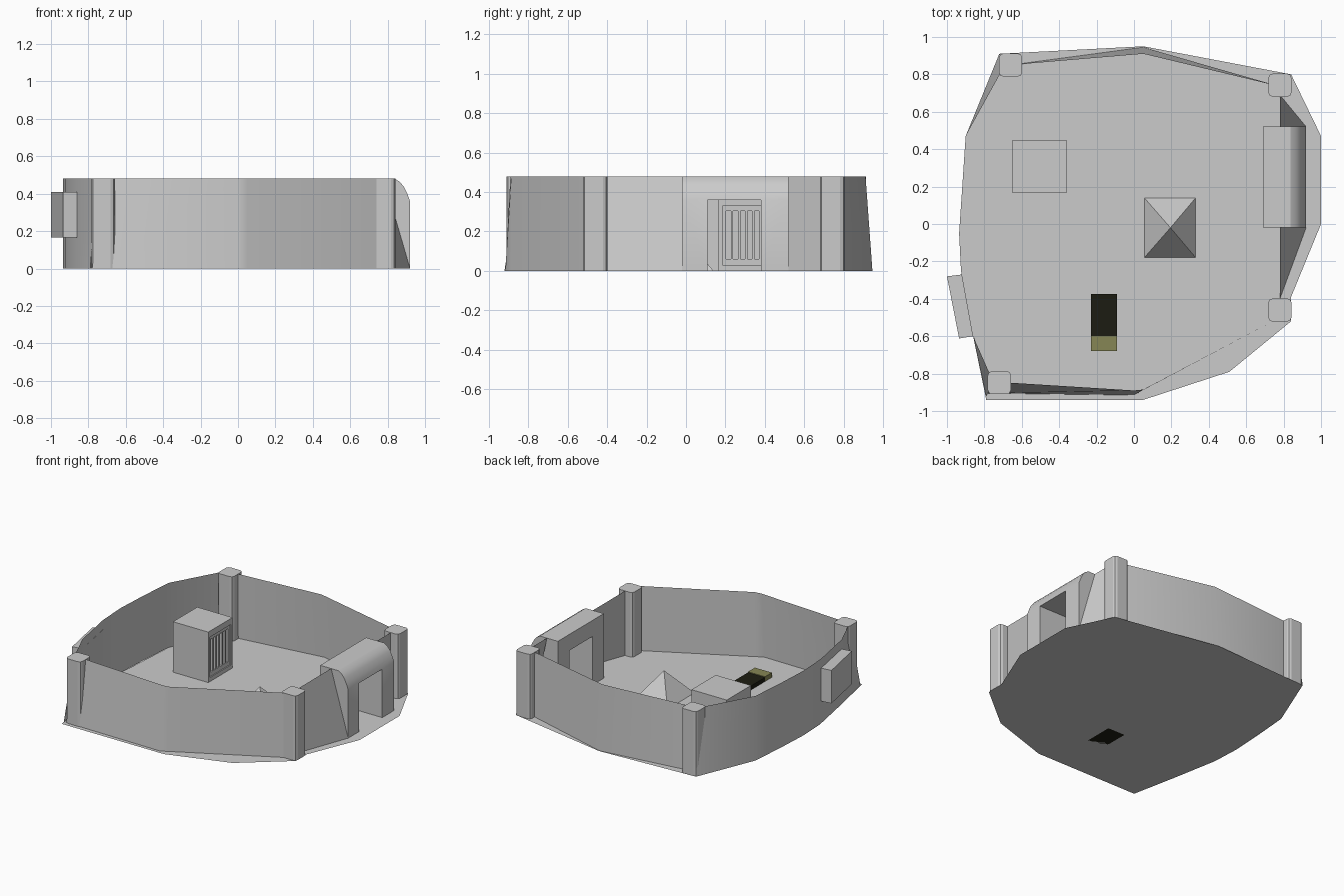
import bpy, bmesh

if "Cube" in bpy.data.objects:
    bpy.data.objects.remove(bpy.data.objects["Cube"])

H = 0.48  # wall height


def make(name, verts, faces, smooth=False):
    me = bpy.data.meshes.new(name)
    me.from_pydata(verts, [], faces)
    bm = bmesh.new()
    bm.from_mesh(me)
    bmesh.ops.recalc_face_normals(bm, faces=bm.faces)
    bm.to_mesh(me)
    bm.free()
    ob = bpy.data.objects.new(name, me)
    bpy.context.collection.objects.link(ob)
    if smooth:
        for p in me.polygons:
            p.use_smooth = True
    return ob


def prism(name, outline, z0, z1):
    n = len(outline)
    v = [(x, y, z0) for x, y in outline] + [(x, y, z1) for x, y in outline]
    f = [tuple(range(n)), tuple(range(n, 2 * n))]
    f += [(i, (i + 1) % n, n + (i + 1) % n, n + i) for i in range(n)]
    return make(name, v, f)


def box(name, x0, x1, y0, y1, z0, z1):
    return prism(name, [(x0, y0), (x1, y0), (x1, y1), (x0, y1)], z0, z1)


def sheet(name, low, top, smooth=True):
    n = len(low)
    v = [(x, y, 0) for x, y in low] + [(x, y, H) for x, y in top]
    return make(name, v, [(i, i + 1, n + i + 1, n + i) for i in range(n - 1)], smooth)


def cut(ob, cutter):
    m = ob.modifiers.new("cut", 'BOOLEAN')
    m.operation = 'DIFFERENCE'
    m.solver = 'EXACT'
    m.object = cutter
    bpy.context.view_layer.objects.active = ob
    bpy.ops.object.modifier_apply(modifier=m.name)
    bpy.data.objects.remove(cutter)


def paint(ob, name, rgb):
    mat = bpy.data.materials.new(name)
    mat.diffuse_color = (*rgb, 1)
    mat.use_nodes = True
    mat.node_tree.nodes["Principled BSDF"].inputs["Base Color"].default_value = mat.diffuse_color
    ob.data.materials.append(mat)


# Floor: one flat many-sided sheet
floor = [(-.72, .91), (.05, .95), (.84, .80), (1, .47), (1, 0), (.84, -.39), (.84, -.52),
         (.51, -.79), (.05, -.94), (-.79, -.94), (-.86, -.6), (-.925, -.25), (-.935, -.05), (-.9, .47)]
make("floor", [(x, y, 0) for x, y in floor], [tuple(range(len(floor)))])

# Curved thin walls, leaning slightly inward
sheet("front_wall", [(-.78, -.905), (0, -.915), (.05, -.887), (.78, -.5)],
      [(-.72, -.845), (0, -.89), (.05, -.885), (.78, -.5)])
sheet("back_wall", [(-.66, .85), (.05, .945), (.78, .735)], [(-.66, .85), (.05, .91), (.78, .735)])
side = [(-.9, .47), (-.922, .2), (-.935, -.05), (-.922, -.27), (-.86, -.6)]
sheet("left_wall", [(-.72, .91)] + side + [(-.79, -.92)], [(-.69, .85)] + side + [(-.75, -.85)])
for name, y0, y1 in (("gate_wall_front", -.4, -.02), ("gate_wall_back", .69, .52)):
    sheet(name, [(.78, y0), (.92, y1)], [(.78, y0), (.78, y1)], False)

# Corner pillars
for i, (x, y) in enumerate([(-.66, .85), (.78, .742), (.78, -.46), (-.72, -.848)]):
    c, r = .023, .062
    corner = [(r - c, -r), (r - c * .3, -r + c * .3), (r, -r + c)]
    pts = []
    for k in range(4):
        pts += corner
        corner = [(-b, a) for a, b in corner]
    prism(f"pillar_{i + 1}", [(x + a, y + b) for a, b in pts], 0, H)

# Gatehouse with rounded outer top and a doorway
prof = [(.69, 0), (.92, 0), (.92, .36), (.905, .40), (.888, .435), (.866, .463), (.838, H), (.69, H)]
n = len(prof)
gate = make("gatehouse", [(x, -.02, z) for x, z in prof] + [(x, .52, z) for x, z in prof],
            [tuple(range(n)), tuple(range(n, 2 * n))]
            + [(i, (i + 1) % n, n + (i + 1) % n, n + i) for i in range(n)])
cut(gate, box("doorway", .6, 1, .11, .38, -.1, .36))
bpy.context.view_layer.objects.active = gate
gate.select_set(True)
bpy.ops.object.shade_smooth_by_angle(angle=0.5)

# Cabinet with a recessed vent panel
cab = box("cabinet", -.65, -.36, .165, .45, 0, .375)
cut(cab, box("recess", -.368, -.3, .185, .43, .03, .33))
for k in range(6):
    y = .203 + k * .036
    cut(cab, box("slot", -.385, -.3, y, y + .024, .06, .305))

# Pyramid
make("pyramid", [(.055, -.18, 0), (.33, -.18, 0), (.33, .14, 0), (.055, .14, 0), (.195, -.02, .19)],
     [(0, 1, 2, 3), (0, 1, 4), (1, 2, 4), (2, 3, 4), (3, 0, 4)])

# Block set through the left wall
prism("wall_block", [(-1, -.28), (-.92, -.27), (-.86, -.6), (-.935, -.612)], .165, .41)

# Mat and headrest
paint(box("mat", -.23, -.09, -.60, -.375, 0, .03), "black", (.012, .012, .006))
paint(box("headrest", -.23, -.09, -.68, -.60, 0, .035), "olive", (.24, .24, .09))
